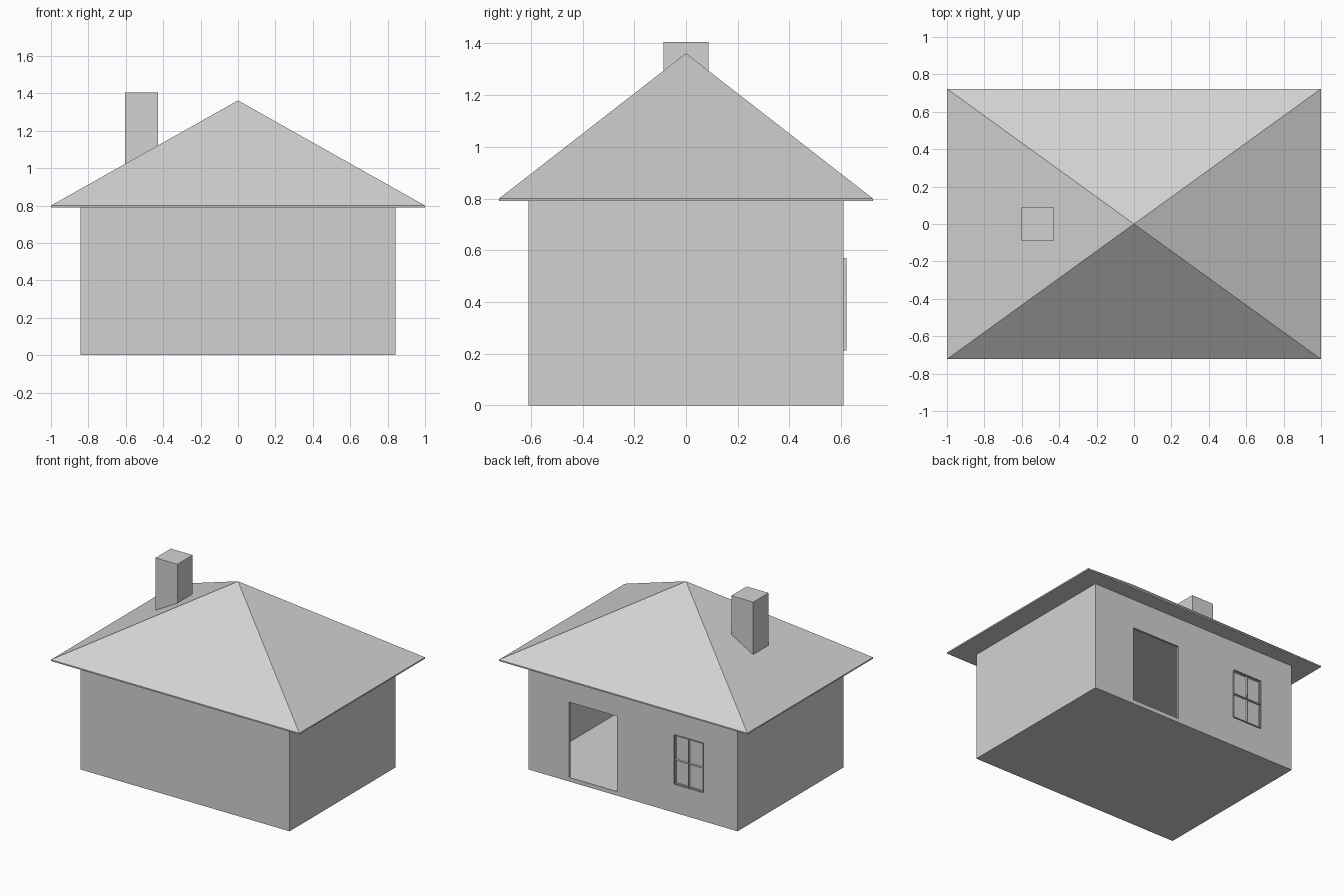
import bpy, bmesh
from mathutils import Vector

cube = bpy.data.objects.get("Cube")
if cube:
    bpy.data.objects.remove(cube, do_unlink=True)

grey = bpy.data.materials.new("light_grey")
grey.use_nodes = True
colour = (0.65, 0.65, 0.65, 1)
grey.diffuse_color = colour
grey.node_tree.nodes["Principled BSDF"].inputs["Base Color"].default_value = colour


def add_object(name, bm):
    bmesh.ops.recalc_face_normals(bm, faces=bm.faces)
    mesh = bpy.data.meshes.new(name)
    bm.to_mesh(mesh)
    bm.free()
    mesh.materials.append(grey)
    obj = bpy.data.objects.new(name, mesh)
    bpy.context.collection.objects.link(obj)
    return obj


def box(name, low, high):
    bm = bmesh.new()
    low, high = Vector(low), Vector(high)
    bmesh.ops.create_cube(bm, size=1)
    for v in bm.verts:
        v.co = (low + high) / 2 + v.co * (high - low)
    return add_object(name, bm)


def cut(target, cutter):
    cutter.hide_render = True
    mod = target.modifiers.new("cut", 'BOOLEAN')
    mod.operation = 'DIFFERENCE'
    mod.solver = 'EXACT'
    mod.object = cutter
    bpy.context.view_layer.objects.active = target
    bpy.ops.object.modifier_apply(modifier=mod.name)
    bpy.data.objects.remove(cutter, do_unlink=True)


# Main dimensions
HX, HY, EAVE = 0.843, 0.61, 0.79
THICK, FLOOR = 0.015, 0.03
WIN_X, WIN_Z = (-0.57, -0.34), (0.213, 0.57)

# Hollow walls with a doorway and a window opening in the back
walls = box("walls", (-HX, -HY, 0), (HX, HY, EAVE))
cut(walls, box("room_cutter", (THICK - HX, THICK - HY, FLOOR), (HX - THICK, HY - THICK, 1)))
cut(walls, box("door_cutter", (0.13, 0.5, FLOOR), (0.515, 0.7, 0.578)))
rim = 0.006
cut(walls, box("window_cutter", (WIN_X[0] + rim, 0.5, WIN_Z[0] + rim),
               (WIN_X[1] - rim, 0.7, WIN_Z[1] - rim)))

# Four-pane window frame, slightly proud of the wall
bm = bmesh.new()
bmesh.ops.create_grid(bm, x_segments=2, y_segments=2, size=0.5)
for v in bm.verts:
    u, w = v.co.x + 0.5, v.co.y + 0.5
    v.co = (WIN_X[0] + u * (WIN_X[1] - WIN_X[0]), 0.597,
            WIN_Z[0] + w * (WIN_Z[1] - WIN_Z[0]))
panes = bm.faces[:]
bmesh.ops.inset_individual(bm, faces=panes, thickness=0.013, use_even_offset=True)
bmesh.ops.delete(bm, geom=panes, context='FACES')
front = bmesh.ops.extrude_face_region(bm, geom=bm.faces[:], use_keep_orig=True)["geom"]
for v in front:
    if isinstance(v, bmesh.types.BMVert):
        v.co.y = 0.621
add_object("window_frame", bm)

# Glass set back inside the frame
box("window_glass", (WIN_X[0] + rim, 0.598, WIN_Z[0] + rim),
    (WIN_X[1] - rim, 0.603, WIN_Z[1] - rim))

# Hipped roof: thin eave slab whose top face is poked up to a peak
bm = bmesh.new()
bmesh.ops.create_cube(bm, size=2)
for v in bm.verts:
    v.co = (v.co.x, v.co.y * 0.723, 0.8 if v.co.z > 0 else EAVE)
top = [f for f in bm.faces if all(v.co.z > 0.795 for v in f.verts)]
peak = bmesh.ops.poke(bm, faces=top)["verts"][0]
peak.co.z = 1.362
add_object("roof", bm)

# Chimney
box("chimney", (-0.603, -0.088, 0.95), (-0.427, 0.088, 1.405))
